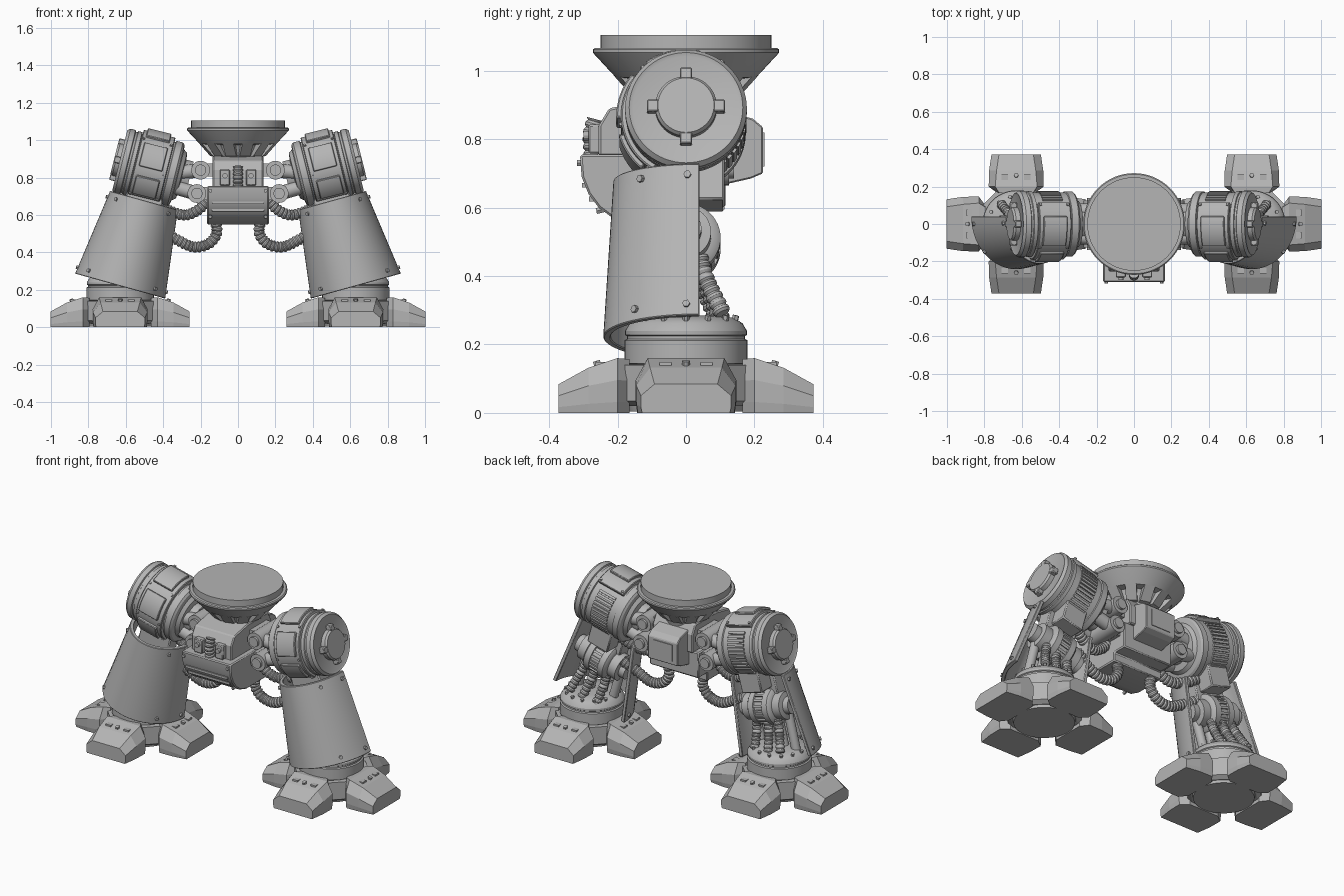
import bpy, bmesh
from math import sin, cos, pi, radians, tau
from mathutils import Matrix, Vector

old = bpy.data.objects.get("Cube")
if old:
    bpy.data.objects.remove(old)

mat = bpy.data.materials.new("plain_grey")
mat.use_nodes = True
GREY = (0.46, 0.46, 0.46, 1)
mat.diffuse_color = GREY
mat.node_tree.nodes["Principled BSDF"].inputs["Base Color"].default_value = GREY

I = Matrix.Identity(4)
parts = {}


# --- helpers: every shape is a loft of rings collected under a part name ---
def loft(name, rings, M=I):
    if name not in parts:
        parts[name] = bmesh.new()
    bm = parts[name]
    vs = [[bm.verts.new(M @ Vector(p)) for p in r] for r in rings]
    n = len(vs[0])
    for a, b in zip(vs, vs[1:]):
        for i in range(n):
            j = (i + 1) % n
            bm.faces.new((a[i], a[j], b[j], b[i]))
    bm.faces.new(vs[0][::-1])
    bm.faces.new(vs[-1])


def circle(r, z, n):
    return [(r * cos(tau * i / n), r * sin(tau * i / n), z) for i in range(n)]


def lathe(name, profile, M=I, n=48):
    loft(name, [circle(max(r, 0.001), z, n) for r, z in profile], M)


def tube(name, a, b, r, M=I, n=20):
    a, b = Vector(a), Vector(b)
    F = Matrix.Translation(a) @ (b - a).to_track_quat('Z', 'Y').to_matrix().to_4x4()
    lathe(name, [(r, 0), (r, (b - a).length)], M @ F, n)


def box(name, c, s, M=I):
    x, y, z = (v / 2 for v in s)
    loft(name, [[(-x, -y, k), (x, -y, k), (x, y, k), (-x, y, k)] for k in (-z, z)], M @ Matrix.Translation(c))


def prism(name, yz, half, M=I):
    loft(name, [[(x, y, z) for y, z in yz] for x in (-half, half)], M)


def arc(r0, r1, a0, a1, z):
    n = max(8, round((a1 - a0) / 5))
    angs = [radians(a0 + (a1 - a0) * i / n) for i in range(n + 1)]
    return [(r1 * cos(a), r1 * sin(a), z) for a in angs] + [(r0 * cos(a), r0 * sin(a), z) for a in angs[::-1]]


def sector(name, r0, r1, a0, a1, z0, z1, M):
    loft(name, [arc(r0, r1, a0, a1, z) for z in (z0, z1)], M)


def hose(name, pts, r, M=I):
    P = [Vector(p) for p in pts]
    P = [2 * P[0] - P[1]] + P + [2 * P[-1] - P[-2]]
    rings, k = [], 0
    for p0, p1, p2, p3 in zip(P, P[1:], P[2:], P[3:]):
        steps = max(2, round((p2 - p1).length / 0.007))
        for s in range(steps):
            t = s / steps
            c = 0.5 * (2 * p1 + (p2 - p0) * t + (2 * p0 - 5 * p1 + 4 * p2 - p3) * t ** 2
                       + (3 * p1 - p0 - 3 * p2 + p3) * t ** 3)
            d = 0.5 * ((p2 - p0) + 2 * (2 * p0 - 5 * p1 + 4 * p2 - p3) * t + 3 * (3 * p1 - p0 - 3 * p2 + p3) * t * t)
            u = d.cross(Vector((0, 1, 0))).normalized()
            v = u.cross(d).normalized()
            rr = r * (1, 1, 0.8)[k % 3]
            rings.append([c + rr * (u * cos(tau * i / 16) + v * sin(tau * i / 16)) for i in range(16)])
            k += 1
    loft(name, rings, M)


def spin(a, axis='Z'):
    return Matrix.Rotation(radians(a), 4, axis)


# --- feet: four chamfered toes around an octagonal core and a round ankle ---
FOOT = Matrix.Translation((0.63, 0, 0))
TOE = [(0.165, 0.1, 0.09, 0.157), (0.2, 0.147, 0.112, 0.16), (0.285, 0.145, 0.105, 0.132), (0.372, 0.132, 0.092, 0.084)]
for q in range(4):
    T = FOOT @ spin(90 * q)
    loft("toes", [[(d, -b * .97, 0), (d, b * .97, 0), (d, b, h * .2), (d, b, h * .6), (d, t, h), (d, -t, h),
                   (d, -b, h * .6), (d, -b, h * .2)] for d, b, t, h in TOE], T)
    for y in (-0.06, 0.06):
        box("toe_clips", (0.25, y, 0.142), (0.03, 0.035, 0.012), T)
    tube("bolts", (0.255, 0, 0.13), (0.262, 0, 0.152), 0.012, T, 6)
lathe("foot_core", [(0.19, 0.02), (0.215, 0.035), (0.215, 0.14)], FOOT @ spin(22.5), 8)
lathe("ankle", [(0, 0.004), (0.165, 0.004), (0.17, 0.03), (0.17, 0.14), (0.18, 0.145), (0.18, 0.212), (0.172, 0.216),
                (0.172, 0.224), (0.178, 0.228), (0.178, 0.24), (0.165, 0.262), (0.14, 0.278), (0.08, 0.284), (0, 0.284)], FOOT)
for i in range(14):
    tube("bolts", (0.145, 0, 0.265), (0.15, 0, 0.285), 0.01, FOOT @ spin(360 * i / 14), 6)

# --- shins: half-round tapered armour, open at the back ---
SHIN = Matrix.Translation((0.63, 0.04, 0.22)) @ spin(-15.5, 'Y')
LEN = 0.476


def shell(h, a, off=0.0):
    t = h / LEN
    return ((0.25 - 0.062 * t + off) * cos(a), (0.282 - 0.03 * t + off) * sin(a), h)


A = [pi + pi * i / 28 for i in range(29)]
loft("shin_armour", [[shell(h, a) for a in A] + [shell(h, a, -0.022) for a in A[::-1]] for h in (0, LEN)], SHIN)
for h in (0.035, LEN - 0.035):
    for deg in (188, 222, 318, 352):
        a = radians(deg)
        tube("bolts", shell(h, a, -0.01), shell(h, a, 0.01), 0.011, SHIN, 6)

# --- knee barrel, strut, pistons and hoses behind the armour ---
KNEE = SHIN @ Matrix.Translation((0, -0.045, 0.285)) @ spin(90, 'Y')
HALF = [(0.05, 0.17), (0.05, 0.135), (0.078, 0.13), (0.078, 0.08), (0.095, 0.075), (0.106, 0.065), (0.106, 0.03), (0.096, 0.028)]
lathe("knee_barrel", [(0, -0.17)] + [(r, -z) for r, z in HALF] + HALF[::-1] + [(0, 0.17)], KNEE)
for i in range(20):
    box("knee_ribs", (0.098, 0, 0), (0.012, 0.014, 0.056), KNEE @ spin(18 * i))
box("leg_strut", (0, 0.012, 0.5), (0.14, 0.12, 0.2), SHIN)
box("leg_strut", (0, -0.07, 0.42), (0.2, 0.09, 0.2), SHIN)
for x in (-0.075, 0.01, 0.085):
    hose("shin_hoses", [(x * .9, 0, 0.22), (x, 0.02, 0.15), (x * 1.15, 0.07, 0.04)], 0.026, SHIN)
for x in (-0.115, -0.04, 0.04, 0.115):
    tube("shin_pistons", (x, -0.06, 0.28), (x, -0.05, 0.02), 0.026, SHIN)

# --- hip drums: local z points outward, angle -90 is the front, 180 is up ---
HIP = Matrix.Translation((0.472, 0, 0.852)) @ spin(76, 'Y')
lathe("hip_drum", [(0, -0.22), (0.09, -0.22), (0.09, -0.18), (0.125, -0.175), (0.14, -0.155), (0.165, -0.15),
                   (0.175, -0.14), (0.175, -0.105), (0.168, -0.102), (0.168, 0.082), (0.176, 0.085), (0.176, 0.105),
                   (0.17, 0.108), (0.17, 0.118), (0.178, 0.122), (0.178, 0.15), (0.166, 0.165), (0.155, 0.16),
                   (0, 0.16)], HIP, 64)
lathe("hip_cap", [(0.09, 0.155), (0.09, 0.185), (0.082, 0.196), (0, 0.196)], HIP)
for q in range(4):
    box("cap_nubs", (0.097, 0, 0.178), (0.035, 0.036, 0.035), HIP @ spin(90 * q))
sector("hip_plates", 0.15, 0.19, -218, -30, -0.095, 0.08, HIP)
for c, w in ((-168, 24), (-109, 20), (-57, 17)):
    sector("hip_panels", 0.17, 0.204, c - w, c + w, -0.07, 0.06, HIP)
for a in (-213, -139, -82, -35):
    for z in (-0.082, 0.068):
        tube("bolts", (0.18, 0, z), (0.197, 0, z), 0.008, HIP @ spin(a), 6)
for i in range(13):
    box("hip_louvres", (0.17, 0, -0.01), (0.014, 0.014, 0.11), HIP @ spin(40 + 7.5 * i))

# --- arms between hips and body ---
for x, z, hz in ((0.2, 0.84, 0.82), (0.22, 0.715, 0.755)):
    tube("arm_pivots", (x, -0.125, z), (x, 0.125, z), 0.05, n=28)
    tube("arm_pivots", (x, -0.14, z), (x, 0.14, z), 0.03, n=24)
    for y in (-0.075, 0.075):
        tube("arms", (x, y, z), (0.36, y * .9, hz), 0.038)
    box("arm_brackets", (x - 0.06, 0, z), (0.13, 0.16, 0.07))
hose("body_hoses", [(0.12, 0, 0.57), (0.115, 0, 0.5), (0.16, 0, 0.445), (0.24, 0, 0.43), (0.33, 0, 0.47), (0.42, 0.02, 0.52)], 0.03)
hose("body_hoses", [(0.15, -0.03, 0.69), (0.21, -0.03, 0.63), (0.28, -0.02, 0.6), (0.36, 0, 0.62), (0.43, 0.02, 0.66)], 0.03)

# --- body ---
prism("lower_body", [(-0.31, 0.755), (-0.305, 0.69), (-0.285, 0.64), (-0.255, 0.6), (-0.215, 0.57), (-0.15, 0.55),
                     (0.03, 0.55), (0.03, 0.6), (0.115, 0.6), (0.115, 0.755)], 0.165)
for z, y in ((0.665, -0.296), (0.625, -0.275)):
    box("front_slats", (0, y, z), (0.28, 0.016, 0.014))
prism("upper_body", [(-0.255, 0.75), (-0.255, 0.84), (-0.225, 0.89), (-0.1, 0.915), (0.1, 0.915), (0.13, 0.86), (0.13, 0.75)], 0.135)
prism("back_housing", [(0.08, 0.66), (0.19, 0.685), (0.225, 0.7), (0.225, 0.835), (0.195, 0.86), (0.08, 0.89)], 0.1)
box("back_panel", (0, 0.223, 0.77), (0.13, 0.012, 0.1))
for x in (-0.07, 0.07):
    box("front_blocks", (x, -0.265, 0.8), (0.055, 0.04, 0.085))
    tube("front_studs", (x, -0.25, 0.81), (x, -0.3, 0.81), 0.014, n=12)
hose("front_spring", [(0, -0.272, 0.755), (0, -0.275, 0.81), (0, -0.262, 0.865)], 0.027)
for x in (-0.148, 0.148):
    tube("body_bolts", (x, -0.3, 0.73), (x, -0.318, 0.73), 0.01, n=6)
    tube("body_bolts", (x, -0.24, 0.595), (x, -0.262, 0.59), 0.01, n=6)

# --- turret bowl with ribs under it ---
lathe("turret_bowl", [(0, 0.88), (0.12, 0.88), (0.125, 0.91), (0.165, 0.975), (0.205, 0.98), (0.268, 1.048), (0.272, 1.053),
                      (0.272, 1.062), (0.266, 1.067), (0.25, 1.067), (0.25, 1.105), (0, 1.105)], n=64)
for i in range(12):
    prism("bowl_ribs", [(0.1, 0.91), (0.145, 0.915), (0.207, 0.982), (0.1, 0.982)], 0.03, spin(30 * i + 15))

# --- turn the collected parts into objects ---
CENTRAL = {"lower_body", "front_slats", "upper_body", "back_housing", "back_panel", "front_blocks",
           "front_studs", "front_spring", "body_bolts", "turret_bowl", "bowl_ribs"}
FLAT = {"toes", "foot_core", "upper_body", "back_housing"}
BEVEL = {"lower_body": 0.006, "upper_body": 0.006, "back_housing": 0.004, "front_blocks": 0.005,
         "hip_plates": 0.004, "hip_panels": 0.004, "cap_nubs": 0.004, "leg_strut": 0.006, "shin_armour": 0.003}
bpy.ops.object.select_all(action='DESELECT')
for name, bm in parts.items():
    bmesh.ops.recalc_face_normals(bm, faces=bm.faces)
    me = bpy.data.meshes.new(name)
    bm.to_mesh(me)
    bm.free()
    me.materials.append(mat)
    ob = bpy.data.objects.new(name, me)
    bpy.context.collection.objects.link(ob)
    if name not in FLAT:
        ob.select_set(True)
        bpy.context.view_layer.objects.active = ob
    if name in BEVEL:
        b = ob.modifiers.new("Bevel", 'BEVEL')
        b.width, b.segments, b.limit_method, b.angle_limit = BEVEL[name], 1, 'ANGLE', radians(35)
    if name not in CENTRAL:
        ob.modifiers.new("Mirror", 'MIRROR')
bpy.ops.object.shade_smooth_by_angle(angle=radians(28))
